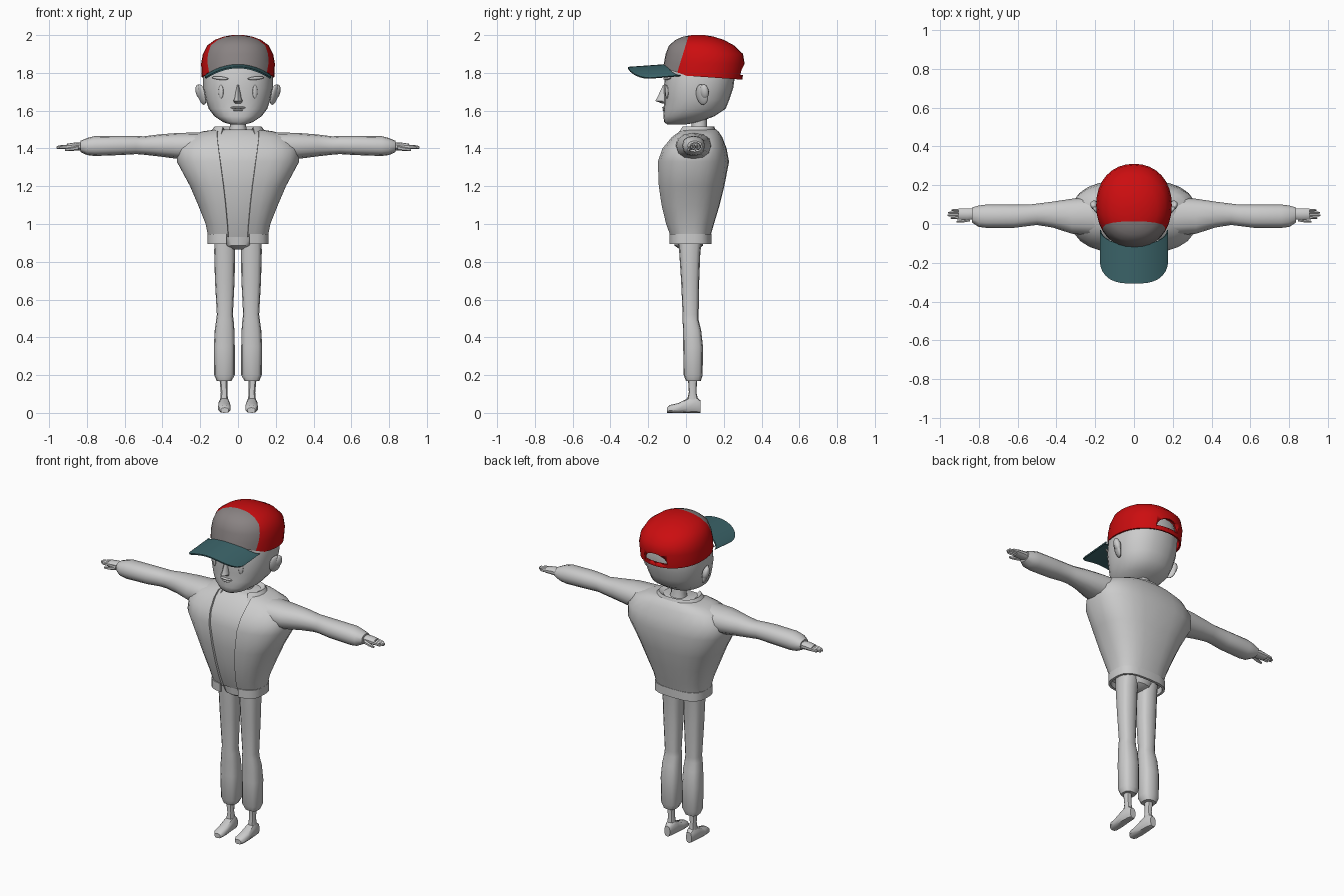
import bpy, bmesh, math
from mathutils import Vector

if "Cube" in bpy.data.objects:
    bpy.data.objects.remove(bpy.data.objects["Cube"])


def material(name, rgb):
    m = bpy.data.materials.new(name)
    m.diffuse_color = (*rgb, 1)
    m.use_nodes = True
    m.node_tree.nodes["Principled BSDF"].inputs["Base Color"].default_value = m.diffuse_color
    return m


GREY = material("light grey", (0.60, 0.60, 0.60))
RED = material("cap red", (0.60, 0.004, 0.005))
PANEL = material("cap panel grey", (0.25, 0.225, 0.225))
TEAL = material("brim teal", (0.045, 0.13, 0.145))


def make(name, bm, mat=GREY, thick=0, angle=40):
    """Turn a bmesh into a smooth-shaded object, optionally as a shell."""
    bmesh.ops.recalc_face_normals(bm, faces=bm.faces[:])
    me = bpy.data.meshes.new(name)
    bm.to_mesh(me)
    bm.free()
    ob = bpy.data.objects.new(name, me)
    bpy.context.collection.objects.link(ob)
    me.materials.append(mat)
    bpy.ops.object.select_all(action='DESELECT')
    bpy.context.view_layer.objects.active = ob
    ob.select_set(True)
    if thick:
        mod = ob.modifiers.new("shell", 'SOLIDIFY')
        mod.thickness, mod.offset = thick, -1
        bpy.ops.object.modifier_apply(modifier=mod.name)
    bpy.ops.object.shade_smooth_by_angle(angle=math.radians(angle))
    return ob


def loft(rings, axis='z', n=16, e=2.3, side=1, gap=None, caps=(True, True)):
    """Skin superellipse rings (t, a0, a1, b0, b1); gap = half-width of a front opening per ring."""
    bm = bmesh.new()
    rows = []
    for i, (t, a0, a1, b0, b1) in enumerate(rings):
        ca, ra, cb, rb = (a0 + a1) / 2, (a1 - a0) / 2, (b0 + b1) / 2, (b1 - b0) / 2
        start = math.asin(min(1, gap[i] / ra) ** (e / 2)) if gap else 0
        span = 2 * math.pi - 2 * start
        row = []
        for k in range(n):
            th = start + span * k / (n - 1 if gap else n)
            s, c = math.sin(th), -math.cos(th)
            a = ca + ra * math.copysign(abs(s) ** (2 / e), s)
            b = cb + rb * math.copysign(abs(c) ** (2 / e), c)
            x, y, z = {'z': (a, b, t), 'x': (t, a, b), 'y': (a, t, b)}[axis]
            row.append(bm.verts.new((x * side, y, z)))
        rows.append(row)
    for r, q in zip(rows, rows[1:]):
        for k in range(n - 1 if gap else n):
            j = (k + 1) % n
            bm.faces.new((r[k], r[j], q[j], q[k]))
    if not gap:
        if caps[0]:
            bm.faces.new(rows[0])
        if caps[1]:
            bm.faces.new(rows[-1])
    return bm


def blob(name, loc, scale, rot=(0, 0, 0), seg=12):
    bm = bmesh.new()
    bmesh.ops.create_uvsphere(bm, u_segments=seg, v_segments=8, radius=1)
    ob = make(name, bm)
    ob.location, ob.scale, ob.rotation_euler = loc, scale, rot
    return ob


# Jacket: open-fronted shell, shirt inside, hem band and collar
body = [(0.93, .158, -.082, .128), (1.0, .172, -.108, .148), (1.1, .212, -.132, .178),
        (1.2, .255, -.147, .203), (1.33, .325, -.152, .228), (1.40, .325, -.128, .215),
        (1.46, .275, -.08, .192), (1.49, .19, -.045, .172), (1.50, .12, -.03, .16)]
make("jacket", loft([(z, -w, w, a, b) for z, w, a, b in body], n=25, e=2.6,
                    gap=[.052, .057, .066, .077, .094, .103, .11, .11, .10]), thick=.012)
make("shirt", loft([(z, -w + .014, w - .014, a + .014, b - .014) for z, w, a, b in body], n=24, e=2.6))
make("hem_band", loft([(z, -.162, .162, -.09, .134) for z in (.895, .946)], n=21, e=3, gap=[.06, .06]),
     thick=.015)
make("collar", loft([(1.475, -.155, .155, -.06, .165), (1.515, -.125, .125, -.035, .15),
                     (1.50, -.10, .10, -.02, .13)], n=17, gap=[.09, .08, .07]), thick=.008)
make("hips", loft([(.865, -.03, .03, -.03, .06), (.885, -.075, .075, -.06, .09),
                   (.95, -.12, .12, -.065, .10)]))

# Neck and head
make("neck", loft([(1.47, -.055, .055, .02, .125), (1.52, -.042, .042, .03, .11),
                   (1.60, -.045, .045, .02, .11)], n=12))
make("head", loft([(z, -w, w, a, b) for z, w, a, b in [
    (1.527, .04, -.10, .0), (1.54, .08, -.115, .07), (1.57, .125, -.12, .15), (1.61, .155, -.117, .21),
    (1.66, .172, -.115, .23), (1.72, .184, -.118, .25), (1.80, .184, -.108, .262),
    (1.88, .165, -.085, .25), (1.94, .09, -.02, .18)]], n=24))
make("nose", loft([(1.637, -.016, .016, -.125, -.09), (1.652, -.024, .024, -.163, -.09),
                   (1.67, -.017, .017, -.152, -.09), (1.735, -.007, .007, -.122, -.09)], n=8, e=1.6))
blob("upper_lip", (0, -.114, 1.616), (.04, .012, .007))
blob("lower_lip", (0, -.112, 1.603), (.03, .012, .007))

for s, tag in ((1, "left"), (-1, "right")):
    # Face details and ears
    blob(tag + "_eye", (s * .09, -.101, 1.70), (.014, .007, .036), (0, 0, s * .4))
    blob(tag + "_brow", (s * .095, -.099, 1.772), (.048, .009, .009), (0, s * -.08, s * .4))
    blob(tag + "_ear", (s * .192, .085, 1.685), (.016, .036, .056), (0, s * .25, s * -.5))
    blob(tag + "_ear_rim", (s * .203, .097, 1.70), (.02, .025, .04), (0, s * .25, s * -.5))

    # Sleeve
    make(tag + "_sleeve", loft([
        (.20, -.06, .14, 1.34, 1.485), (.32, -.05, .13, 1.345, 1.482), (.42, -.018, .115, 1.358, 1.474),
        (.50, -.005, .105, 1.367, 1.464), (.54, -.01, .10, 1.37, 1.466), (.62, -.02, .10, 1.365, 1.467),
        (.76, -.02, .10, 1.36, 1.465), (.80, -.015, .095, 1.365, 1.455), (.835, .008, .085, 1.382, 1.44)],
        'x', 12, side=s))
    # Hand with fingers and thumb
    make(tag + "_palm", loft([(.82, .025, .08, 1.39, 1.43), (.86, .02, .08, 1.39, 1.432),
                              (.905, .022, .08, 1.392, 1.425)], 'x', 10, side=s))
    for i, tip in enumerate((.945, .96, .957, .94)):
        y = .031 + i * .0135
        make(f"{tag}_finger_{i + 1}", loft([(.89, y - .008, y + .008, 1.397, 1.421),
                                            (tip - .01, y - .007, y + .007, 1.396, 1.416),
                                            (tip, y - .004, y + .004, 1.399, 1.411)], 'x', 6, 2, side=s))
    make(tag + "_thumb", loft([(.845, .012, .035, 1.39, 1.415), (.885, .006, .024, 1.386, 1.406),
                               (.915, .006, .017, 1.386, 1.40)], 'x', 6, 2, side=s))

    # Trouser leg, ankle and shoe
    make(tag + "_trouser_leg", loft([
        (.92, .015, .125, -.04, .085), (.85, .015, .126, -.036, .076), (.70, .018, .122, -.026, .07),
        (.52, .027, .112, -.018, .067), (.49, .023, .116, -.018, .067), (.44, .019, .123, -.016, .08),
        (.35, .017, .128, -.015, .09), (.20, .017, .126, -.012, .088), (.168, .035, .112, .0, .078)],
        n=12, e=2.9, side=s))
    make(tag + "_ankle", loft([(.19, .055, .1, .01, .06), (.11, .055, .092, .015, .055),
                               (.04, .05, .098, .0, .07)], n=10, side=s))
    make(tag + "_shoe", loft([(-.10, .05, .09, .0, .028), (-.085, .04, .102, .0, .042),
                              (-.04, .038, .106, .0, .052), (.01, .042, .104, .0, .078),
                              (.055, .045, .10, .0, .085), (.078, .055, .092, .0, .065)],
                             'y', 10, 2.6, side=s))

# Cap crown: raised front rim, plane-split front panel, half-moon opening at the back
crown = loft([(z, -w, w, a, b) for z, w, a, b in [
    (1.785, .193, -.122, .298), (1.85, .195, -.117, .31), (1.90, .186, -.108, .302),
    (1.945, .163, -.09, .255), (1.975, .122, -.055, .20), (1.992, .075, -.015, .145),
    (2.0, .03, .03, .10)]], n=32, e=2.15, caps=(False, True))
for v in crown.verts:
    if v.co.z < 1.80:
        x, y = v.co.x, v.co.y
        v.co.z += .05 * max(0, 1 - (x / .19) ** 2) if y < 0 else -.07 * y
p0, p1 = Vector((0, .015, 2.0)), Vector((0, -.05, 1.79))
normal = (p1 - p0).cross(Vector((1, 0, 0))).normalized()
if normal.y > 0:
    normal = -normal
bmesh.ops.bisect_plane(crown, geom=crown.verts[:] + crown.edges[:] + crown.faces[:],
                       plane_co=p0, plane_no=normal)
for f in crown.faces:
    f.material_index = int((f.calc_center_median() - p0).dot(normal) > 0)
cap = make("cap_crown", crown, RED, thick=.01)
cap.data.materials.append(PANEL)

hole = loft([(y, -.075, .075, 1.735, 1.845) for y in (.2, .4)], 'y', 20, 2)
for v in hole.verts:
    v.co.z = max(v.co.z, 1.79)
cutter = make("opening_cutter", hole, RED)
cutter.hide_render = True
bpy.context.view_layer.objects.active = cap
cut = cap.modifiers.new("opening", 'BOOLEAN')
cut.operation, cut.object, cut.solver = 'DIFFERENCE', cutter, 'EXACT'
bpy.ops.object.modifier_apply(modifier=cut.name)
bpy.data.objects.remove(cutter)

# Cap brim: curved sheet drooping at the sides
bm = bmesh.new()
grid = []
for i in range(17):
    u = -math.cos(math.pi * i / 16)
    back = -.03 - .08 * math.sqrt(max(0, 1 - u * u))
    front = -.19 - .117 * math.sqrt(max(0, 1 - abs(u) ** 3))
    grid.append([bm.verts.new((.176 * u, back + (front - back) * k / 5,
                               1.846 - .058 * u * u - .014 * k / 5)) for k in range(6)])
for r, q in zip(grid, grid[1:]):
    for k in range(5):
        bm.faces.new((r[k], r[k + 1], q[k + 1], q[k]))
make("cap_brim", bm, TEAL, thick=.008)
